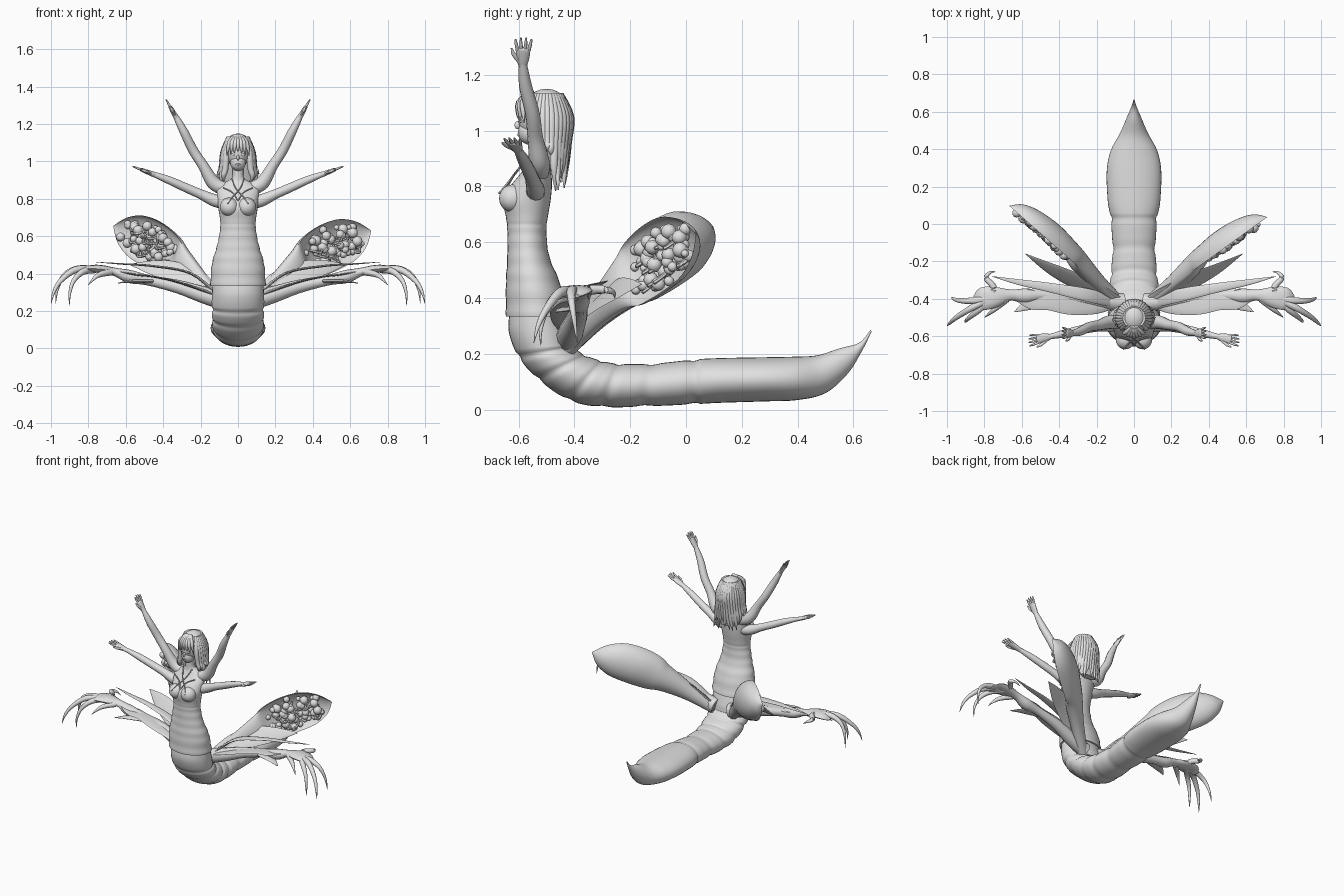
import bpy, bmesh, random
from math import sin, cos, pi
from mathutils import Vector, Matrix

if "Cube" in bpy.data.objects:
    bpy.data.objects.remove(bpy.data.objects["Cube"])
random.seed(4)

grey = bpy.data.materials.new("plain_grey")
grey.use_nodes = True
grey.diffuse_color = (0.75, 0.75, 0.75, 1)
grey.node_tree.nodes["Principled BSDF"].inputs["Base Color"].default_value = grey.diffuse_color


def finish(name, bm):
    bmesh.ops.recalc_face_normals(bm, faces=bm.faces)
    mesh = bpy.data.meshes.new(name)
    bm.to_mesh(mesh)
    bm.free()
    mesh.materials.append(grey)
    obj = bpy.data.objects.new(name, mesh)
    bpy.context.collection.objects.link(obj)
    for o in bpy.context.selected_objects:
        o.select_set(False)
    obj.select_set(True)
    bpy.context.view_layer.objects.active = obj
    bpy.ops.object.shade_smooth_by_angle(angle=0.9)
    return obj


def spline(rows, n):
    """Smooth curve through rows of any length."""
    pts = [Vector(r) for r in rows]
    pts = [pts[0]] + pts + [pts[-1]]
    out = []
    for a, b, c, d in zip(pts, pts[1:], pts[2:], pts[3:]):
        for k in range(n):
            t = k / n
            out.append(b + (c - a) * (t / 2) + (a * 2 - b * 5 + c * 4 - d) * (t * t / 2)
                       + (b * 3 - a - c * 3 + d) * (t ** 3 / 2))
    return out + [pts[-1]]


def loft(bm, rings):
    loops = [[bm.verts.new(p) for p in ring] for ring in rings]
    for lo, hi in zip(loops, loops[1:]):
        for i in range(len(lo)):
            bm.faces.new((lo[i - 1], lo[i], hi[i], hi[i - 1]))
    bm.faces.new(loops[0])
    bm.faces.new(loops[-1])


def tube(bm, rows, side=(0, 1, 0), n=5, sides=12):
    """Rows are x, y, z, half width along side, half thickness."""
    rows = spline([tuple(r) if len(r) == 5 else (*r, r[3]) for r in rows], n)
    rings = []
    for i, r in enumerate(rows):
        ahead, behind = rows[min(i + 1, len(rows) - 1)], rows[max(i - 1, 0)]
        t = Vector((ahead - behind)[:3]).normalized()
        u = Vector(side) - t * t.dot(Vector(side))
        u.normalize()
        v = t.cross(u)
        rings.append([Vector(r[:3]) + u * max(r[3], .001) * cos(a) + v * max(r[4], .001) * sin(a)
                      for a in (2 * pi * k / sides for k in range(sides))])
    loft(bm, rings)


def profile_body(name, rows, n, crease=lambda i: 1, sides=32):
    """Rows are front y, front z, back y, back z, half width."""
    rings = []
    for i, (ay, az, by, bz, hw) in enumerate(spline(rows, n)):
        mid = Vector((0, (ay + by) / 2, (az + bz) / 2))
        reach = Vector((0, (ay - by) / 2, (az - bz) / 2)) * crease(i)
        wide = Vector((hw * crease(i), 0, 0))
        rings.append([mid + wide * cos(2 * pi * k / sides) + reach * sin(2 * pi * k / sides)
                      for k in range(sides)])
    bm = bmesh.new()
    loft(bm, rings)
    return finish(name, bm)


def ball(bm, at, size, detail=2):
    bmesh.ops.create_icosphere(bm, subdivisions=detail, radius=1,
                               matrix=Matrix.LocRotScale(Vector(at), None, Vector(size)))


# Dress and neck
profile_body("dress_torso", [
    (-.645, .335, -.42, .335, .148), (-.645, .45, -.45, .45, .14), (-.64, .55, -.49, .55, .112),
    (-.64, .64, -.5, .64, .095), (-.645, .69, -.495, .69, .096), (-.655, .75, -.485, .75, .105),
    (-.63, .8, -.48, .81, .11), (-.59, .85, -.485, .86, .11), (-.57, .885, -.495, .89, .07),
    (-.565, .91, -.505, .915, .032), (-.565, .97, -.5, .97, .03)],
    8, lambda i: 1 + .012 * sin(i * 1.3) if i < 30 else 1)

# Serpent tail with creased segments near the bend
profile_body("tail", [
    (-.63, .36, -.44, .36, .135), (-.635, .28, -.41, .27, .14), (-.6, .19, -.4, .225, .14),
    (-.53, .11, -.36, .195, .14), (-.42, .035, -.3, .175, .135), (-.3, .01, -.24, .165, .125),
    (-.15, .012, -.12, .165, .115), (.03, .02, .03, .18, .125), (.12, .025, .12, .185, .14),
    (.28, .03, .28, .188, .146), (.4, .035, .38, .19, .125), (.5, .06, .47, .195, .075),
    (.58, .13, .55, .22, .04), (.63, .21, .62, .24, .015), (.665, .28, .66, .285, .003)],
    10, lambda i: 1 - .06 * abs(cos(pi * i / 10)) ** 8 if 18 < i < 72 else 1)

# Bust and neck straps
bm = bmesh.new()
for s in (1, -1):
    ball(bm, (s * .047, -.62, .757), (.05, .05, .05), 3)
finish("bust", bm)
bm = bmesh.new()
for s in (1, -1):
    tube(bm, [(s * .035, -.56, .91, .004), (s * .01, -.606, .855, .004), (-s * .03, -.64, .81, .004),
              (-s * .055, -.67, .775, .004)], sides=6)
    tube(bm, [(s * .08, -.6, .86, .004), (s * .03, -.62, .835, .004), (0, -.645, .79, .004)], sides=6)
finish("chest_straps", bm)

# Head and face
bm = bmesh.new()
ball(bm, (0, -.53, 1.045), (.062, .072, .08), 3)
ball(bm, (0, -.56, .995), (.042, .042, .046), 3)
ball(bm, (0, -.603, 1.02), (.008, .012, .015))
ball(bm, (0, -.598, .985), (.014, .007, .006))
for s in (1, -1):
    ball(bm, (s * .024, -.59, 1.035), (.012, .008, .008))
finish("head", bm)

# Hair cap, back mass and loose locks
bm = bmesh.new()
ball(bm, (0, -.5, 1.065), (.078, .088, .085), 3)
tube(bm, [(0, -.49, 1.1, .06, .065), (0, -.475, 1.0, .085, .058), (0, -.46, .9, .09, .04),
          (0, -.455, .83, .06, .02)], side=(1, 0, 0), sides=20)
finish("hair_mass", bm)
bm = bmesh.new()
for k in range(26):
    a = pi * (-.22 + 1.44 * k / 25)
    x, y = cos(a), sin(a)
    low = random.uniform(.77, .85) if y > .3 else random.uniform(.87, .94)
    tube(bm, [(.05 * x, -.5 + .05 * y, 1.13, .012), (.077 * x, -.5 + .082 * y, 1.05, .018),
              (.088 * x, -.5 + .075 * y, .96, .017), (.1 * x, -.5 + .07 * y, (low + .96) / 2, .014),
              (.102 * x + random.uniform(-.02, .02), -.49 + .06 * y, low, .002)], sides=7, n=4)
for k in range(7):
    x = (k - 3) / 3
    tube(bm, [(.015 * x, -.55, 1.14, .01), (.045 * x, -.598 + .015 * x * x, 1.1, .013),
              (.06 * x, -.605 + .025 * x * x, 1.05 - .02 * abs(x), .002)], sides=7, n=4)
finish("hair_locks", bm)


def hand(bm, s, wrist, tip):
    w, d = Vector(wrist), Vector(tip) - Vector(wrist)

    def at(t, y, wide, thick):
        p = w + d * t
        return (s * p.x, p.y + y, p.z, wide, thick)
    tube(bm, [at(-.05, 0, .014, .014), at(.2, 0, .022, .013), at(.55, 0, .025, .01), at(.62, 0, .01, .006)])
    for k in range(4):
        off = k - 1.5
        tube(bm, [at(.5, off * .013, .007, .007), at(.75, off * .017, .006, .006),
                  at(1 - .05 * abs(off), off * .019, .003, .003)], sides=7, n=3)
    tube(bm, [at(.15, -.012, .01, .009), at(.4, -.034, .008, .008), at(.6, -.042, .003, .003)], sides=7, n=3)


def pod(name, s, tip):
    """Hollow seed pod: closed stem opening into a scooped shell filled with eggs."""
    base = Vector((.08, -.42, .23))
    axis = Vector(tip) - base
    n = Vector((axis.y, -axis.x, 0)).normalized()
    w = axis.cross(n).normalized()
    flip = Vector((s, 1, 1))

    def place(t, across, out):
        return (base + axis * t + Vector((0, 0, .055 * sin(pi * min(t, 1)))) + w * across + n * out) * flip
    rows = spline([(0, .035, .035, .03), (.2, .055, .05, .035), (.4, .09, .08, .03), (.5, .12, .09, -.03),
                   (.65, .132, .1, -.065), (.8, .122, .09, -.06), (.92, .075, .06, -.035), (1, .004, .004, 0)], 6)
    bm = bmesh.new()
    loft(bm, [[place(t, hw * cos(a), -back * sin(a) if sin(a) > 0 else -front * sin(a))
               for a in (2 * pi * k / 28 for k in range(28))] for t, hw, back, front in rows])
    finish(name + "_shell", bm)
    bm = bmesh.new()
    for k in range(65):
        t, r = random.uniform(.48, .91), random.uniform(.013, .029)
        room = .1 - .55 * abs(t - .68) ** 1.6
        ball(bm, place(t, random.uniform(-1, 1) * room, random.uniform(-.035, .005)), (r, r, r))
    for k in range(14):
        t, c = random.uniform(.5, .8), random.uniform(-.07, .07)
        path = [place(t, c, -.03), place(t + .04, c + .03, .015), place(t + .09, c, -.03)]
        tube(bm, [(*p, .007) for p in path], side=(0, 0, 1), sides=6, n=4)
    finish(name + "_eggs", bm)


for s, label in ((1, "left"), (-1, "right")):
    def limb(name, *tubes, side=(0, 1, 0)):
        bm = bmesh.new()
        for rows in tubes:
            tube(bm, [(s * r[0], *r[1:]) for r in rows], side=side)
        finish(label + name, bm)

    # Raised and spread arms
    limb("_upper_arm_raised", [(.06, -.525, .85, .035), (.13, -.525, .885, .037), (.185, -.54, .975, .028),
                               (.24, -.55, 1.06, .026), (.29, -.575, 1.16, .023), (.335, -.585, 1.245, .014)])
    limb("_lower_arm_spread", [(.05, -.54, .78, .035), (.12, -.54, .79, .034), (.2, -.55, .825, .026),
                               (.28, -.565, .86, .024), (.37, -.585, .9, .021), (.46, -.605, .935, .013)])
    bm = bmesh.new()
    hand(bm, s, (.33, -.585, 1.235), (.387, -.582, 1.335))
    finish(label + "_raised_hand", bm)
    bm = bmesh.new()
    hand(bm, s, (.45, -.603, .93), (.567, -.625, .975))
    finish(label + "_spread_hand", bm)

    # Egg pods
    pod(label + "_pod", s, (.71, .035, .63) if s > 0 else (.665, .095, .655))

    # Clawed limb
    limb("_claw_limb", [(.06, -.42, .25, .05), (.18, -.41, .285, .045), (.32, -.39, .33, .036),
                        (.48, -.38, .365, .028), (.58, -.385, .385, .04, .035), (.66, -.38, .41, .03, .022),
                        (.74, -.39, .425, .055, .022), (.81, -.4, .425, .06, .016), (.85, -.41, .41, .03, .01)])
    palm = (.77, -.4, .422, .02)
    limb("_claws",
         [palm, (.87, -.45, .42, .018), (.95, -.5, .36, .013), (.985, -.53, .3, .008), (.999, -.545, .24, .001)],
         [palm, (.86, -.41, .425, .018), (.93, -.41, .39, .013), (.965, -.4, .32, .008), (.975, -.39, .24, .001)],
         [palm, (.83, -.46, .41, .017), (.88, -.5, .36, .012), (.9, -.52, .29, .007), (.9, -.52, .23, .001)],
         [palm, (.75, -.34, .43, .018), (.79, -.29, .43, .014), (.77, -.26, .42, .008), (.74, -.255, .4, .001)],
         [(.68, -.4, .41, .02), (.75, -.46, .39, .013), (.8, -.5, .34, .001)])

    # Leafy webs
    limb("_limb_web", [(.08, -.41, .27, .03, .012), (.2, -.42, .315, .06, .008), (.34, -.42, .36, .065, .006),
                       (.46, -.41, .385, .05, .005), (.55, -.4, .395, .055, .005), (.68, -.37, .42, .004, .003)],
         [(.46, -.4, .36, .03, .01), (.56, -.43, .36, .03, .008), (.64, -.47, .35, .002, .002)])
    limb("_leaf_fin", [(.07, -.42, .25, .03, .012), (.2, -.36, .35, .06, .008), (.34, -.29, .41, .065, .006),
                       (.46, -.23, .435, .045, .005), (.58, -.16, .45, .002, .002)], side=(.1, .6, .8))
    limb("_long_fin", [(.1, -.42, .28, .03, .01), (.25, -.38, .4, .035, .007), (.45, -.34, .44, .025, .006),
                       (.62, -.31, .452, .015, .004), (.76, -.28, .462, .001, .001)])
